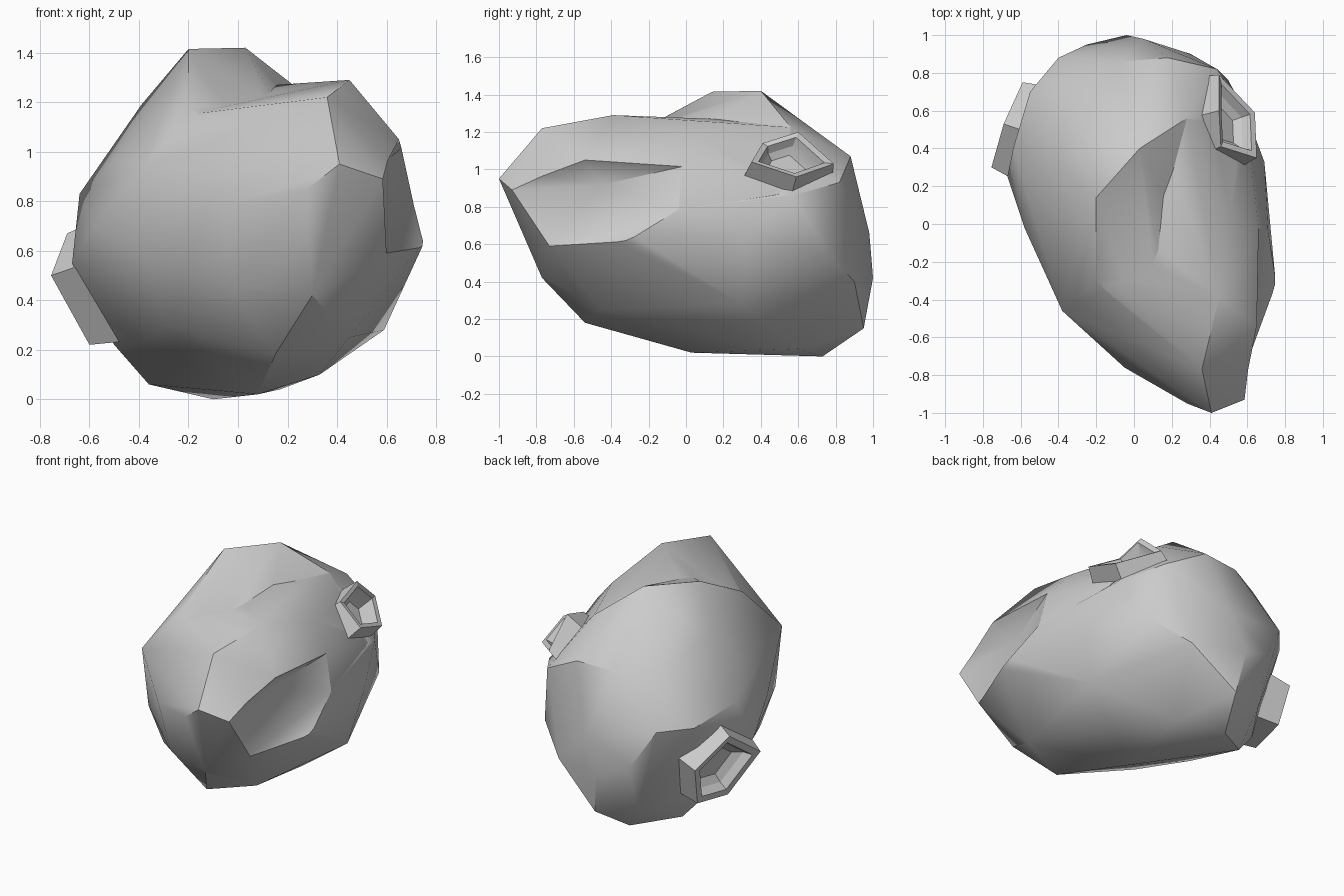
import bpy, bmesh, math
from mathutils import Vector

if "Cube" in bpy.data.objects:
    bpy.data.objects.remove(bpy.data.objects["Cube"])

cutters = []


def smooth(obj, angle):
    bpy.ops.object.select_all(action='DESELECT')
    obj.select_set(True)
    bpy.context.view_layer.objects.active = obj
    bpy.ops.object.shade_smooth_by_angle(angle=math.radians(angle))


def add_object(name, bm, angle):
    bmesh.ops.recalc_face_normals(bm, faces=bm.faces)
    mesh = bpy.data.meshes.new(name)
    bm.to_mesh(mesh)
    bm.free()
    obj = bpy.data.objects.new(name, mesh)
    bpy.context.collection.objects.link(obj)
    smooth(obj, angle)
    return obj


def hull(name, points, angle=40):
    bm = bmesh.new()
    for p in points:
        bm.verts.new(p)
    res = bmesh.ops.convex_hull(bm, input=bm.verts[:])
    junk = {g for g in res["geom_interior"] + res["geom_unused"]
            if isinstance(g, bmesh.types.BMVert)}
    bmesh.ops.delete(bm, geom=list(junk), context='VERTS')
    return add_object(name, bm, angle)


def combine(tool, operation):
    """Add or subtract a convex tool solid from the boulder."""
    mod = boulder.modifiers.new(tool.name, 'BOOLEAN')
    mod.operation, mod.solver, mod.object = operation, 'EXACT', tool
    tool.hide_render = True
    cutters.append(tool)


def socket(name, rim, body_centre, depth, flare):
    """Raised polygonal collar with a stepped recess, cut into the body."""
    rim = [Vector(p) for p in rim]
    c = sum(rim, Vector()) / len(rim)
    n = Vector()
    for i, p in enumerate(rim):
        n += (p - c).cross(rim[(i + 1) % len(rim)] - c)
    n.normalize()
    if n.dot(c - Vector(body_centre)) < 0:
        n = -n

    def ring(scale, offset):
        return [c + (p - c) * scale + n * offset for p in rim]

    profile = [(flare, -depth * 1.7), (1, 0), (.8, -.005), (.7, -depth * .6), (.5, -depth)]
    bm = bmesh.new()
    loops = [[bm.verts.new(p) for p in ring(*s)] for s in profile]
    for a, b in zip(loops, loops[1:]):
        for i in range(len(rim)):
            j = (i + 1) % len(rim)
            bm.faces.new((a[i], a[j], b[j], b[i]))
    bm.faces.new(loops[-1])
    add_object(name, bm, 20)
    combine(hull(name + "_cutter", ring(.85, .1) + ring(.72, -depth * 1.15)), 'DIFFERENCE')


# Main rounded rock
crown = [(-.2, .14, 1.415), (.03, .4, 1.42), (.28, .56, 1.225), (-.24, .42, 1.3),
         (-.39, .3, 1.19), (-.34, .7, 1.08), (-.07, .86, 1.06), (.18, .88, 1.07),
         (.155, -.28, 1.19), (-.5, .1, .97), (.44, .82, .93), (-.2, -.3, 1.18)]
girth = [(-.04, 1, .42), (.05, .98, .66), (-.25, .95, .5), (-.4, .88, .75),
         (-.55, .7, .75), (-.64, .4, .83), (-.67, .25, .55), (-.58, -.02, .7),
         (-.46, -.23, .75), (-.38, -.46, .94), (-.05, -.76, .78), (.28, -.9, .78),
         (.755, -.36, .64), (.71, -.04, .785), (.69, .33, .645),
         (.6, .57, .86), (.5, .76, .55), (.3, .9, .4), (-.36, -.42, .55)]
base = [(-.1, .73, 0), (.08, .03, .02), (.17, .6, .04), (-.36, .55, .06),
        (-.5, .5, .22), (-.4, .05, .22), (-.3, -.35, .3), (-.02, -.68, .45),
        (.3, -.77, .42), (.15, -.54, .18), (.45, -.45, .25), (.33, .2, .1),
        (.59, .3, .28), (.66, -.1, .49), (0, .95, .15), (-.25, .86, .18)]
boulder = hull("boulder", crown + girth + base)

# Front bulge rising to the overhanging ridge on the right
combine(hull("front_ridge", [
    (.41, -1, .95), (.585, -.93, .89), (.36, -.77, 1.22), (.45, -.39, 1.29),
    (.65, -.54, 1.05), (.66, -.02, 1.015), (.51, .04, 1.18), (.28, .56, 1.225),
    (.155, .15, 1.27), (.155, -.28, 1.19), (-.2, -.3, 1.15), (-.46, -.23, .75),
    (-.38, -.46, .94), (-.05, -.76, .78), (.28, -.95, .85), (-.02, -.68, .45),
    (.05, -.62, 1.07), (.3, -.77, .42), (.6, -.73, .59), (.755, -.36, .64),
    (.71, -.04, .785), (.6, .5, .87), (.1, 0, .5), (-.36, -.42, .55),
    (.45, -.45, .25)]), 'UNION')

# Groove under the ridge
combine(hull("groove_cutter", [
    (.6, -.73, .59), (.55, -.44, .92), (.66, -.02, 1.015), (.585, -.93, .89),
    (.65, -.54, 1.05), (.755, -.36, .64), (.71, -.04, .785),
    (.65, -1.05, 1.0), (.75, -.64, 1.18), (.85, -.32, .51), (.8, -1, .7)]), 'DIFFERENCE')

# Two raised sockets
socket("upper_socket", [(.45, .6, 1.2), (.45, .79, 1.03), (.64, .59, .96),
                        (.65, .35, 1.04), (.46, .41, 1.14)], (0, 0, .6), .09, 1.1)
socket("side_socket", [(-.755, .3, .5), (-.69, .53, .67), (-.59, .75, .5),
                       (-.56, .68, .25), (-.6, .42, .22)], (0, 0, .6), .1, 1.12)

# Bake the cuts and shade the rock
smooth(boulder, 40)
bpy.ops.object.convert(target='MESH')
for tool in cutters:
    bpy.data.objects.remove(tool)
smooth(boulder, 33)
